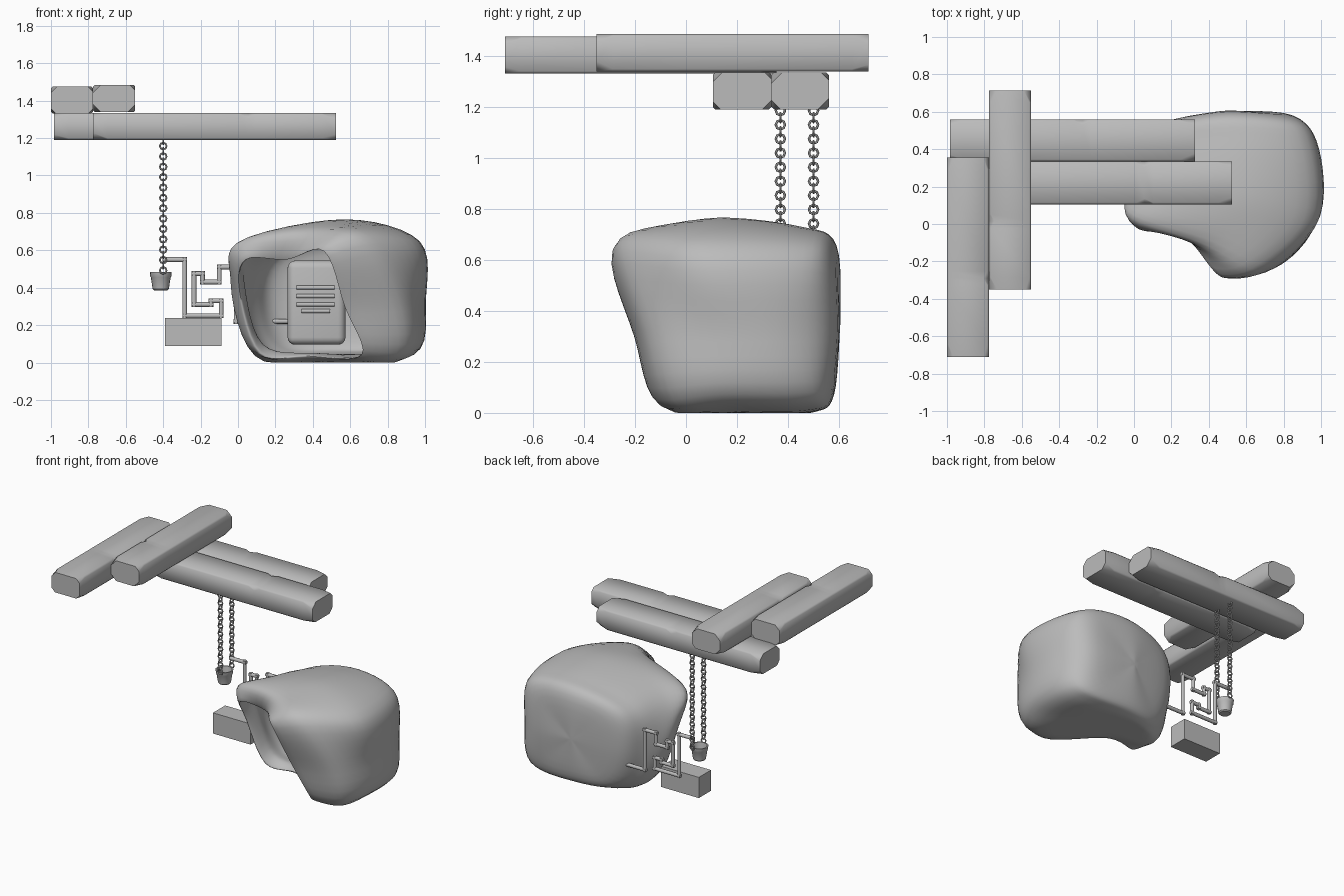
import bpy
import bmesh
import random
from math import pi, cos, sin
from mathutils import Vector, Matrix

random.seed(4)
default_cube = bpy.data.objects.get("Cube")
if default_cube:
    bpy.data.objects.remove(default_cube, do_unlink=True)

grey = bpy.data.materials.new("plain grey")
grey.use_nodes = True
GREY = (0.5, 0.5, 0.5, 1)
grey.diffuse_color = GREY
grey.node_tree.nodes["Principled BSDF"].inputs["Base Color"].default_value = GREY


def finish(name, bm, smooth_angle=None):
    """Turn a bmesh into a named object with the shared material."""
    bmesh.ops.recalc_face_normals(bm, faces=bm.faces)
    mesh = bpy.data.meshes.new(name)
    bm.to_mesh(mesh)
    bm.free()
    obj = bpy.data.objects.new(name, mesh)
    bpy.context.collection.objects.link(obj)
    mesh.materials.append(grey)
    if smooth_angle:
        bpy.ops.object.select_all(action='DESELECT')
        obj.select_set(True)
        bpy.context.view_layer.objects.active = obj
        bpy.ops.object.shade_smooth_by_angle(angle=smooth_angle)


def bridge(bm, rings, caps=False):
    """Skin a list of closed point rings with quads."""
    loops = [[bm.verts.new(p) for p in ring] for ring in rings]
    count = len(loops[0])
    for a, b in zip(loops, loops[1:]):
        for i in range(count):
            j = (i + 1) % count
            bm.faces.new((a[i], a[j], b[j], b[i]))
    if caps:
        bm.faces.new(loops[0])
        bm.faces.new(loops[-1])


def add_box(bm, low, high):
    low, high = Vector(low), Vector(high)
    place = Matrix.Translation((low + high) / 2) @ Matrix.Diagonal((*(high - low), 1))
    bmesh.ops.create_cube(bm, size=1, matrix=place)


def add_rod(bm, start, end, radius, sides=10):
    """Straight rod, lengthened by its radius so bends close."""
    start, end = Vector(start), Vector(end)
    axis = end - start
    place = Matrix.Translation((start + end) / 2) @ axis.to_track_quat('Z', 'Y').to_matrix().to_4x4()
    bmesh.ops.create_cone(bm, cap_ends=True, segments=sides, radius1=radius, radius2=radius,
                          depth=axis.length + 2 * radius, matrix=place)


def blend(a, b, c, d, t):
    """Smooth interpolation from b to c."""
    return (b * 2 + (c - a) * t + (a * 2 - b * 5 + c * 4 - d) * t ** 2
            + (b * 3 - a - c * 3 + d) * t ** 3) / 2


def beam(name, low, high, along):
    """Rough timber with chipped ends and a nick in some long edges."""
    low, high = Vector(low), Vector(high)
    centre, half = (low + high) / 2, (high - low) / 2
    across = 1 - along
    nick = random.uniform(-0.4, 0.4)
    stations = [-1, -0.88, nick - 0.07, nick, nick + 0.07, 0.88, 1]
    rings = []
    for row, t in enumerate(stations):
        ring = []
        for sx, sz in ((1, 1), (-1, 1), (-1, -1), (1, -1)):
            cut = 0.01
            if abs(t) == 1:
                cut = random.uniform(0.025, 0.045)
            elif row == 3 and random.random() < 0.5:
                cut = 0.03
            pair = [(half[across], half.z - cut), (half[across] - cut, half.z)]
            if sx * sz < 0:
                pair.reverse()
            for u, v in pair:
                p = centre.copy()
                p[along] += t * half[along]
                p[across] += sx * u
                p.z += sz * v
                ring.append(p)
        rings.append(ring)
    bm = bmesh.new()
    bridge(bm, rings, caps=True)
    finish(name, bm, 0.9)


# Timber roof beams
beam("outer_cross_beam", (-1, -0.71, 1.33), (-0.775, 0.355, 1.475), 1)
beam("inner_cross_beam", (-0.775, -0.35, 1.338), (-0.55, 0.715, 1.485), 1)
beam("back_long_beam", (-0.985, 0.335, 1.19), (0.325, 0.56, 1.335), 0)
beam("front_long_beam", (-0.775, 0.105, 1.19), (0.525, 0.335, 1.335), 0)


# Hanging chains of interlocked rings
def chain(name, x, y, top, links, pitch):
    bm = bmesh.new()
    for n in range(links):
        rings = []
        for i in range(9):
            a = 2 * pi * i / 8
            ring = []
            for k in range(6):
                b = 2 * pi * k / 6
                r = 0.018 + 0.005 * cos(b)
                flat, side = r * cos(a), 0.005 * sin(b)
                dx, dy = (side, flat) if n % 2 == 0 else (flat, side)
                ring.append((x + dx, y + dy, top - n * pitch + r * sin(a)))
            rings.append(ring)
        bridge(bm, rings)
    bmesh.ops.remove_doubles(bm, verts=bm.verts, dist=0.0001)
    finish(name, bm)


for label, y in (("front_chain", 0.37), ("back_chain", 0.5)):
    chain(label, -0.4, y, 1.185, 26, 0.0277)

# Bucket: turned profile with a slight lip and a hollow inside
bucket = bmesh.new()
profile = [(0.036, 0.385), (0.043, 0.392), (0.053, 0.455), (0.057, 0.462),
           (0.059, 0.485), (0.05, 0.485), (0.036, 0.4)]
bridge(bucket, [[(-0.413 + r * cos(pi * i / 8), 0.435 + r * sin(pi * i / 8), z)
                 for i in range(16)] for r, z in profile], caps=True)
finish("bucket", bucket, 0.6)

# Tank under the pipes
tank = bmesh.new()
add_box(tank, (-0.39, 0.27, 0.087), (-0.088, 0.41, 0.237))
finish("tank", tank)

# Winding pipe
route = [(-0.39, 0.55), (-0.285, 0.55), (-0.285, 0.25), (-0.09, 0.25), (-0.09, 0.33),
         (-0.145, 0.33), (-0.145, 0.31), (-0.235, 0.31), (-0.235, 0.475), (-0.19, 0.475),
         (-0.19, 0.43), (-0.1, 0.43), (-0.1, 0.51), (-0.01, 0.51), (-0.01, 0.22), (0.28, 0.22)]
pipe = bmesh.new()
for (xa, za), (xb, zb) in zip(route, route[1:]):
    add_rod(pipe, (xa, 0.485, za), (xb, 0.485, zb), 0.013)
finish("pipe", pipe, 0.9)

# Machine with rounded edges and vent slats
machine = bmesh.new()
add_box(machine, (0.265, 0.33, 0.095), (0.575, 0.51, 0.545))
bmesh.ops.bevel(machine, geom=machine.edges[:], offset=0.04, segments=4,
                profile=0.5, affect='EDGES')
finish("machine", machine, 0.7)
slats = bmesh.new()
for z, reach in ((0.4, 0.09), (0.355, 0.09), (0.31, 0.09), (0.275, 0.065)):
    add_rod(slats, (0.415 - reach, 0.33, z), (0.415 + reach, 0.33, z), 0.011)
finish("vent_slats", slats, 0.9)

# Hollow boulder: rings from the lip of the mouth to the back,
# each running bottom-left, bottom, right, top, then down the left
lip = [(0.12, 0.15, 0.05), (0.36, 0.17, 0.035), (0.66, -0.105, 0.04), (0.57, -0.2, 0.3),
       (0.46, -0.28, 0.595), (0.26, -0.055, 0.55), (0.04, -0.03, 0.55), (0.01, 0.08, 0.37)]
shoulder = [(0.08, 0.2, 0.06), (0.4, 0.22, 0.005), (0.85, -0.045, 0.015), (0.86, -0.155, 0.33),
            (0.67, -0.25, 0.67), (0.36, -0.1, 0.705), (-0.01, 0.03, 0.635), (-0.033, 0.14, 0.43)]
middle = [(0.1, 0.33, 0.03), (0.45, 0.35, 0), (0.935, 0.15, 0.04), (0.99, 0.1, 0.33),
          (0.95, 0.02, 0.65), (0.57, 0.12, 0.765), (0.1, 0.17, 0.66), (-0.03, 0.24, 0.4)]
rear = [(0.16, 0.43, 0.04), (0.5, 0.51, 0.005), (0.92, 0.45, 0.045), (0.985, 0.4, 0.33),
        (0.935, 0.42, 0.645), (0.55, 0.45, 0.73), (0.13, 0.41, 0.61), (0.05, 0.4, 0.33)]
back = [(0.27, 0.54, 0.1), (0.5, 0.58, 0.075), (0.8, 0.57, 0.09), (0.85, 0.58, 0.33),
        (0.81, 0.575, 0.6), (0.5, 0.59, 0.655), (0.22, 0.555, 0.57), (0.17, 0.54, 0.33)]
back_centre = [(0.5, 0.605, 0.35)] * 8
core = Vector((0.45, 0.3, 0.33))
outer = [[Vector(p) for p in ring] for ring in (back_centre, back, rear, middle, shoulder)]
inner = [[core.lerp(p, 0.86) for p in ring] for ring in reversed(outer)]
controls = outer + [[Vector(p) for p in lip]] + inner

STEPS = 6
around = []
for ring in controls:
    around.append([blend(ring[i - 1], ring[i], ring[(i + 1) % 8], ring[(i + 2) % 8], s / STEPS)
                   for i in range(8) for s in range(STEPS)])
skin = []
last = len(around) - 1
for i in range(last):
    four = [around[max(0, min(last, i + k))] for k in (-1, 0, 1, 2)]
    for s in range(STEPS):
        skin.append([blend(*points, s / STEPS) for points in zip(*four)])
skin.append(around[-1])
for ring in skin:
    for p in ring:
        p.z = max(p.z, 0)
boulder = bmesh.new()
bridge(boulder, skin)
bmesh.ops.remove_doubles(boulder, verts=boulder.verts, dist=0.0001)
finish("hollow_boulder", boulder, 1.2)
